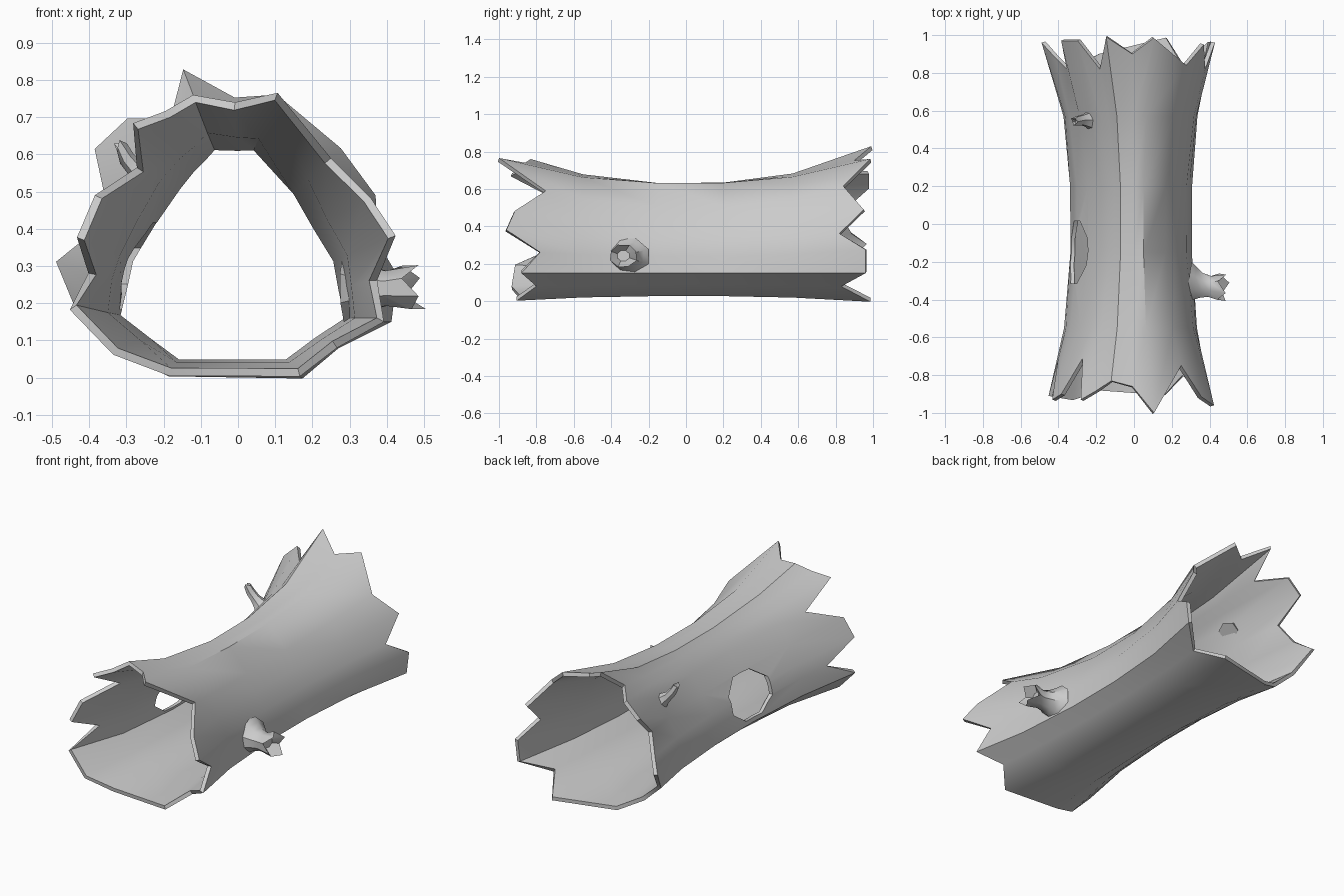
import bpy, bmesh, math
from mathutils import Vector

if "Cube" in bpy.data.objects:
    bpy.data.objects.remove(bpy.data.objects["Cube"])

# Columns around the log, clockwise from top right:
# x, z at the waist | x, z at the flared ends | y of front tooth, y of back tooth
COLS = [
    (.05, .63, .10, .75, -1.0, .985), (.165, .505, .315, .655, -.75, .84),
    (.22, .41, .37, .49, -.915, .95), (.275, .32, .42, .38, -.96, .82),
    (.29, .24, .425, .275, -.78, .96), (.305, .15, .41, .15, -.88, .96),
    (.22, .09, .29, .075, -.80, .83), (.135, .028, .17, 0, -.905, .985),
    (-.165, .028, -.19, 0, -.88, .90), (-.25, .09, -.34, .06, -.93, .83),
    (-.335, .16, -.465, .185, -.91, .85), (-.315, .25, -.485, .31, -.72, .96),
    (-.30, .32, -.44, .38, -.93, .88), (-.24, .42, -.405, .50, -.90, .82),
    (-.17, .52, -.375, .61, -.71, .97), (-.13, .57, -.29, .69, -.93, .97),
    (-.10, .60, -.215, .74, -.88, .82), (-.07, .63, -.14, .81, -.83, .99),
    (0, .63, -.01, .77, -.86, .90),
]


def make(name, verts, faces):
    me = bpy.data.meshes.new(name)
    me.from_pydata(verts, [], faces)
    ob = bpy.data.objects.new(name, me)
    bpy.context.collection.objects.link(ob)
    bpy.ops.object.select_all(action='DESELECT')
    ob.select_set(True)
    bpy.context.view_layer.objects.active = ob
    return ob


def fix_normals(ob):
    bm = bmesh.new()
    bm.from_mesh(ob.data)
    bmesh.ops.recalc_face_normals(bm, faces=bm.faces)
    bm.to_mesh(ob.data)
    bm.free()


def tube(name, rings, n, jag=None, squash=1.0):
    """Loft rings of (centre, radius); jag offsets the rim ring along the path."""
    verts, faces = [], []
    axis = (Vector(rings[-1][0]) - Vector(rings[0][0])).normalized()
    if jag:
        axis = (Vector(rings[-2][0]) - Vector(rings[0][0])).normalized()
    u = Vector((0, 1, 0))
    u = (u - axis * u.dot(axis)).normalized()
    v = axis.cross(u)
    for k, (c, r) in enumerate(rings):
        for i in range(n):
            a = 2 * math.pi * (i + .5) / n
            p = Vector(c) + u * (r * math.cos(a)) + v * (r * squash * math.sin(a))
            if jag and k == len(rings) - 2:
                p += axis * jag[i % len(jag)]
            verts.append(p)
    for k in range(len(rings) - 1):
        for i in range(n):
            j = (i + 1) % n
            faces.append((k * n + i, k * n + j, (k + 1) * n + j, (k + 1) * n + i))
    faces.append(tuple(range(n)))
    faces.append(tuple(range((len(rings) - 1) * n, len(rings) * n)))
    ob = make(name, verts, faces)
    fix_normals(ob)
    return ob


# Knot hole cutter on the left side
cutter = tube("hole_cutter", [((-.5, -.15, .30), .18), ((-.1, -.15, .30), .18)], 8, squash=.7)
cutter.hide_render = True

# Hollow trunk shell with flared, jagged ends
verts, faces = [], []
R, N = 6, len(COLS)
for mx, mz, ex, ez, yf, yb in COLS:
    for y in (yf, -.55, -.15, .2, .57, yb):
        f = (abs(y) / .95) ** 2.4
        verts.append((mx + (ex - mx) * f, y, mz + (ez - mz) * f))
for i in range(N):
    for j in range(R - 1):
        a, b = i * R + j, (i + 1) % N * R + j
        faces.append((a, b, b + 1, a + 1))
log = make("hollow_log", verts, faces)
s = log.modifiers.new("wall", 'SOLIDIFY')
s.thickness, s.offset = .022, -1
b = log.modifiers.new("knot_hole", 'BOOLEAN')
b.operation, b.solver, b.object = 'DIFFERENCE', 'EXACT', cutter
for m in ("wall", "knot_hole"):
    bpy.ops.object.modifier_apply(modifier=m)
bpy.ops.object.shade_smooth_by_angle(angle=math.radians(40))
bpy.data.objects.remove(cutter)

# Broken branch stub on the right, hollow at the tip
tube("branch_stub", [((.29, -.31, .24), .12), ((.32, -.315, .24), .095),
                     ((.355, -.325, .24), .072), ((.40, -.33, .24), .06),
                     ((.47, -.335, .243), .075), ((.425, -.335, .243), .035)],
     8, jag=[.01, -.03, .02, -.02, .025, .0, .03, -.03], squash=.85)
bpy.ops.object.shade_smooth_by_angle(angle=math.radians(40))

# Small curved twig on the upper left
tube("small_twig", [((-.215, .55, .51), .065), ((-.245, .55, .535), .042),
                    ((-.275, .55, .56), .03), ((-.30, .545, .59), .028),
                    ((-.318, .54, .625), .022), ((-.305, .54, .605), .01)],
     6, jag=[.012, -.01, .0], squash=.8)
bpy.ops.object.shade_smooth_by_angle(angle=math.radians(40))
